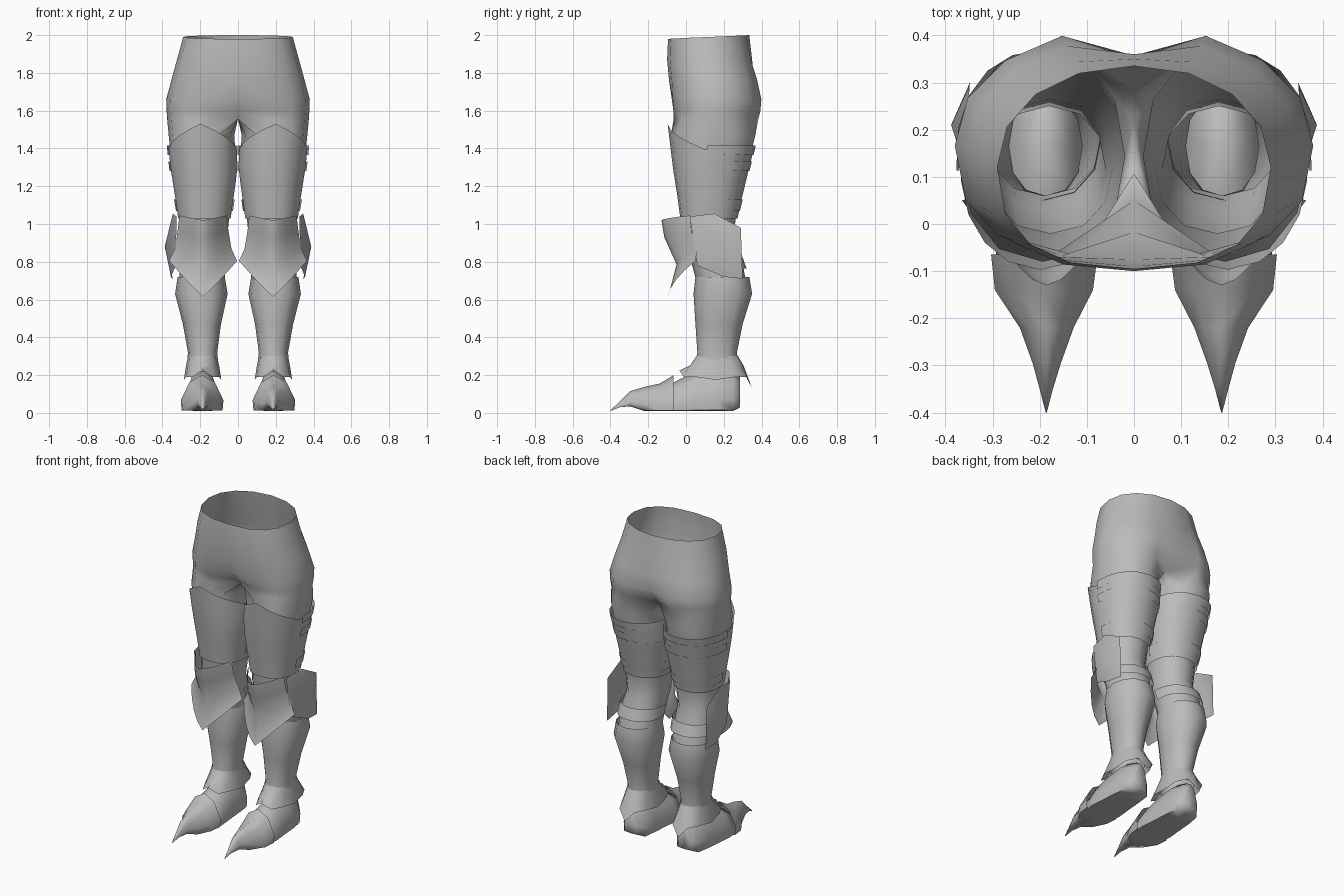
import bpy, bmesh
from math import sin, cos, radians, copysign

if "Cube" in bpy.data.objects:
    bpy.data.objects.remove(bpy.data.objects["Cube"], do_unlink=True)

steel = bpy.data.materials.new("plain grey")
steel.use_nodes = True
GREY = (0.5, 0.5, 0.5, 1)
steel.diffuse_color = GREY
steel.node_tree.nodes["Principled BSDF"].inputs["Base Color"].default_value = GREY


def finish(name, bm, angle=50):
    """Turn a one-sided mesh into a mirrored, smooth shaded object."""
    bmesh.ops.recalc_face_normals(bm, faces=bm.faces)
    me = bpy.data.meshes.new(name)
    bm.to_mesh(me)
    bm.free()
    me.materials.append(steel)
    ob = bpy.data.objects.new(name, me)
    bpy.context.collection.objects.link(ob)
    bpy.ops.object.select_all(action='DESELECT')
    ob.select_set(True)
    bpy.context.view_layer.objects.active = ob
    bpy.ops.object.shade_smooth_by_angle(angle=radians(angle))
    mod = ob.modifiers.new("mirror", 'MIRROR')
    mod.use_clip = True


def loft(name, rows, closed=True, caps=(), angle=50):
    """Skin rows of points; faces lying on the mirror plane are dropped."""
    bm = bmesh.new()
    grid = [[bm.verts.new(p) for p in row] for row in rows]
    n = len(grid[0])
    for a, b in zip(grid, grid[1:]):
        for i in range(n if closed else n - 1):
            j = (i + 1) % n
            quad = (a[i], a[j], b[j], b[i])
            if any(v.co.x > 1e-4 for v in quad):
                bm.faces.new(quad)
    for c in caps:
        bm.faces.new(grid[c])
    bmesh.ops.delete(bm, geom=[v for v in bm.verts if not v.link_faces], context='VERTS')
    bmesh.ops.remove_doubles(bm, verts=bm.verts, dist=0.0005)
    finish(name, bm, angle)


LOOP = [-120 + 30 * k for k in range(12)]


def oval(z, x0, x1, y0, y1, angles=LOOP, grow=0.0):
    """Elliptical section of one leg; z may be a function of the angle."""
    cx, cy = (x0 + x1) / 2, (y0 + y1) / 2
    rx, ry = (x1 - x0) / 2 + grow, (y1 - y0) / 2 + grow
    out = []
    for a in angles:
        c, s = cos(radians(a)), sin(radians(a))
        c = copysign(abs(c) ** 0.9, c)
        s = copysign(abs(s) ** 0.9, s)
        out.append((max(cx + rx * c, 0.003), cy + ry * s, z(a) if callable(z) else z))
    return out


def hip(z, rx, y0, y1, front_dip, back_dip, tilt=0.0):
    """Half section of the hips, closed along the mirror plane."""
    cy, ry = (y0 + y1) / 2, (y1 - y0) / 2
    pts = []
    for k in range(9):
        a = radians(-90 + 22.5 * k)
        c, s = max(cos(a), 0), sin(a)
        e = 0.8 if s < 0 else 0.95
        y = cy + ry * copysign(abs(s) ** e, s)
        pts.append([rx * c ** e if 0 < k < 8 else 0, y, z + tilt * s])
    pts[0][1] += front_dip
    pts[1][0] *= 1 - 2 * front_dip
    pts[8][1] -= back_dip
    for t in (0.25, 0.5, 0.75):
        pts.append([0, pts[8][1] + (pts[0][1] - pts[8][1]) * t, z])
    return pts


# Hips and bare legs
HIPS = [(1.99, .29, -.095, .335, 0, 0, .01), (1.87, .323, -.1, .36, 0, .01),
        (1.76, .353, -.09, .395, 0, .035), (1.66, .38, -.085, .417, .01, .06),
        (1.6, .378, -.082, .412, .065, .085), (1.555, .375, -.08, .4, .13, .12)]
LEG = [(1.47, .02, .367, -.08, .367), (1.3, .008, .35, -.06, .325),
       (1.05, .045, .31, -.02, .265), (.9, .06, .3, -.02, .25),
       (.79, .065, .31, .03, .3), (.68, .07, .31, .06, .32)]
loft("hips_and_legs", [hip(*h) for h in HIPS] + [oval(*r) for r in LEG], angle=80)


def limb(z):
    """Leg extents at any height."""
    for a, b in zip(LEG, LEG[1:]):
        if z >= b[0]:
            t = (z - a[0]) / (b[0] - a[0])
            return [p + (q - p) * t for p, q in zip(a[1:], b[1:])]
    return LEG[-1][1:]


# Thigh plates with a peaked front edge
AROUND = [-210 + 20 * k for k in range(18)]


def thigh_row(t):
    row = []
    for a in AROUND:
        top = 1.39 + 0.14 * max(0, 1 - abs(a + 90) / 85)
        z = top + (1.03 - top) * t
        row += oval(z, *limb(z), angles=[a], grow=0.01)
    return row


loft("thigh_plate", [thigh_row(t) for t in (0, .25, .5, .75, 1)])

# Leather straps round the backs of the legs
BACK = [-5 + 19 * k for k in range(11)]
for i, (z, h) in enumerate([(1.39, .025), (1.305, .025), (1.1, .03), (.8, .035)]):
    loft(f"strap_{i + 1}", [oval(q, *limb(q), angles=BACK, grow=.016)
                            for q in (z + h, z - h)], closed=False)

# Knee guards: domed cap flowing into a flared pointed skirt
KNEE = [(1.045, 1.02, .125, -.13, .02), (.96, .93, .135, -.115, .03),
        (.87, .785, .15, -.05, .06), (.805, .615, .18, -.095, .05)]
rows = []
for z_side, z_mid, w, y_mid, y_side in KNEE:
    rows.append([])
    for k in range(-4, 5):
        u = k / 4
        m = abs(u)
        rows[-1].append((.185 + w * u, y_mid + (y_side - y_mid) * m ** 1.8,
                         z_mid + (z_side - z_mid) * m ** 1.1))
loft("knee_guard", rows, closed=False, angle=170)

# Side wings of the knee guards
bm = bmesh.new()
rim = [bm.verts.new(p) for p in [(.325, .02, 1.04), (.345, .15, 1.055), (.35, .29, .98),
                                 (.348, .3, .71), (.355, .2, .72), (.33, .06, .78)]]
mid = bm.verts.new((.388, .21, .88))
for a, b in zip(rim, rim[1:] + rim[:1]):
    bm.faces.new((a, b, mid))
finish("knee_wing", bm)

# Shin armour
SHIN = [(.72, .07, .32, .05, .335), (.63, .055, .333, .04, .35), (.47, .09, .292, .05, .3),
        (.32, .11, .265, .06, .27), (.22, .1, .275, .04, .28)]
loft("shin_armour", [oval(*r) for r in SHIN])


# Ankle collar with a heel spike
def hem(a):
    return {90: .13, -90: .225, 0: .175, 180: .175}.get(a, .19)


loft("ankle_collar", [oval(.3, .11, .265, .055, .275), oval(.25, .1, .275, .02, .305),
                      oval(hem, .088, .287, -.035, .35)])


def foot_section(y, x0, x1, top, base=.01):
    """Flat-soled section with a ridged top."""
    c, w, h = (x0 + x1) / 2, (x1 - x0) / 2, top - base
    shape = [(.96, .02), (1, .3), (.6, .8), (0, 1), (-.6, .8), (-1, .3), (-.96, .02), (0, 0)]
    return [(c + w * u, y, base + h * v) for u, v in shape]


# Shoes
SHOE = [(.287, .145, .235, .19, .03), (.25, .11, .265, .215), (.17, .1, .28, .24),
        (.05, .09, .29, .215), (-.03, .082, .297, .18), (-.12, .09, .285, .13)]
loft("shoe", [foot_section(*s) for s in SHOE], caps=(0, -1), angle=80)

# Long pointed toe caps with a hooked tip
TOE = [(-.065, .077, .303, .2), (-.14, .087, .295, .155), (-.22, .128, .242, .138),
       (-.295, .155, .215, .115, .035), (-.35, .172, .2, .06, .03), (-.4, .185, .187, .014)]
loft("toe_cap", [foot_section(*s) for s in TOE], caps=(-1,), angle=80)
